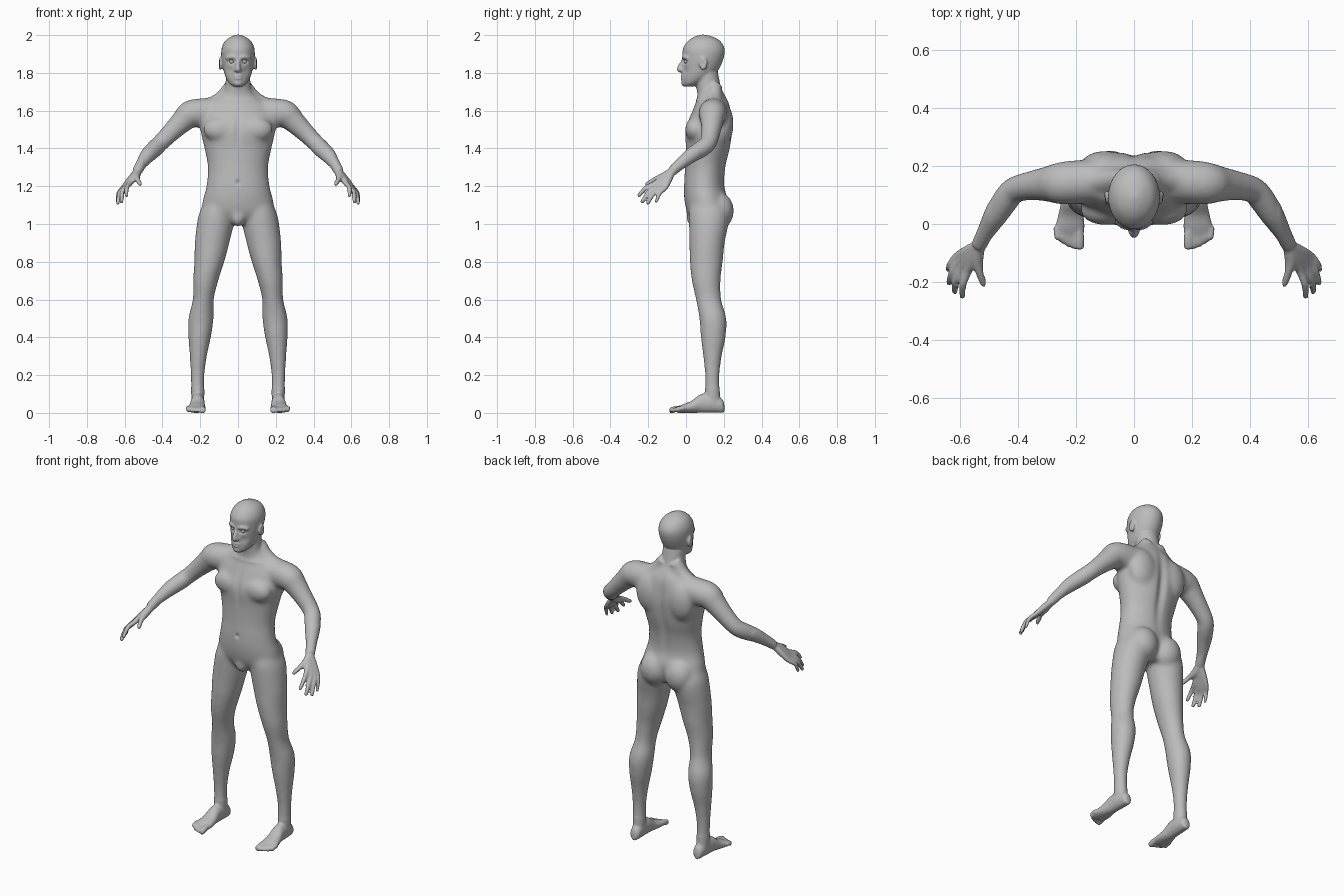
import bpy, bmesh, math
from mathutils import Vector

if "Cube" in bpy.data.objects:
    bpy.data.objects.remove(bpy.data.objects["Cube"], do_unlink=True)

SIDES, STEPS = 28, 5
skin = bpy.data.materials.new("grey_skin")
skin.use_nodes = True
skin.diffuse_color = (0.5, 0.5, 0.5, 1)
skin.node_tree.nodes["Principled BSDF"].inputs["Base Color"].default_value = skin.diffuse_color
bm = bmesh.new()


def spline(rows):
    """Catmull-Rom resampling of rows of numbers."""
    rows = [Vector(r) for r in rows]
    out = []
    for i in range(len(rows) - 1):
        a, b = rows[max(i - 1, 0)], rows[i]
        c, d = rows[i + 1], rows[min(i + 2, len(rows) - 1)]
        for k in range(STEPS):
            t = k / STEPS
            out.append(b + (c - a) * (t / 2) + (a * 2 - b * 5 + c * 4 - d) * (t * t / 2)
                       + (b * 3 - a - c * 3 + d) * (t ** 3 / 2))
    return out + [rows[-1]]


def loft(rings, paired):
    """Skin (centre, u, v) ellipses; paired parts are also mirrored."""
    for s in ((1, -1) if paired else (1,)):
        loops = []
        for c, u, v in rings:
            loop = []
            for k in range(SIDES):
                a = math.tau * k / SIDES
                p = c + u * math.cos(a) + v * math.sin(a)
                loop.append(bm.verts.new((p.x * s, p.y, p.z)))
            loops.append(loop)
        faces = [bm.faces.new(loops[0]), bm.faces.new(loops[-1])]
        for lo, hi in zip(loops, loops[1:]):
            for k in range(SIDES):
                j = (k + 1) % SIDES
                faces.append(bm.faces.new((lo[k], lo[j], hi[j], hi[k])))
        bmesh.ops.recalc_face_normals(bm, faces=faces)


def stack(rows, paired=False):
    """Rows: height, centre x, half width, front y, back y."""
    loft([(Vector((x, (f + b) / 2, z)), Vector((w, 0, 0)), Vector((0, (b - f) / 2, 0)))
          for z, x, w, f, b in spline(rows)], paired)


def tube(rows, paired=True):
    """Rows: x, y, z, radius along a path."""
    pts = spline(rows)
    rings = []
    for i, p in enumerate(pts):
        t = (pts[min(i + 1, len(pts) - 1)] - pts[max(i - 1, 0)]).to_3d().normalized()
        u = t.cross(Vector((0.1, 0.2, 1))).normalized()
        rings.append((p.to_3d(), u * p[3], u.cross(t) * p[3]))
    loft(rings, paired)


def blob(centre, size, paired=True):
    """Ellipsoid built from rings."""
    c, rings = Vector(centre), []
    for k in range(1, 16):
        a = math.pi * k / 16
        rings.append((c + Vector((0, 0, -size[2] * math.cos(a))),
                      Vector((size[0] * math.sin(a), 0, 0)), Vector((0, size[1] * math.sin(a), 0))))
    loft(rings, paired)


# Torso and neck
stack([(1.0, 0, .1, .05, .19), (1.05, 0, .185, .01, .21), (1.12, 0, .188, -.008, .225),
       (1.2, 0, .168, -.012, .205), (1.3, 0, .16, -.005, .212), (1.4, 0, .178, -.002, .236),
       (1.5, 0, .2, -.005, .248), (1.58, 0, .2, .025, .242), (1.64, 0, .16, .05, .23),
       (1.68, 0, .1, .06, .21), (1.72, 0, .07, .055, .187), (1.8, 0, .064, .05, .17)])
# Head
stack([(1.728, 0, .025, -.012, .04), (1.745, 0, .047, -.02, .08), (1.78, 0, .067, -.022, .14),
       (1.82, 0, .078, -.02, .175), (1.88, 0, .088, -.018, .2), (1.93, 0, .087, -.016, .204),
       (1.97, 0, .068, .012, .18), (1.992, 0, .037, .045, .14), (2.002, 0, .01, .08, .1)])
# Legs
stack([(1.14, .1, .07, .03, .19), (1.06, .112, .093, .015, .225), (1.0, .12, .098, .015, .225),
       (.9, .137, .092, .018, .205), (.8, .152, .08, .02, .195), (.7, .171, .067, .03, .183),
       (.6, .184, .056, .052, .187), (.5, .196, .067, .07, .214), (.4, .203, .06, .078, .21),
       (.3, .21, .046, .09, .19), (.2, .214, .037, .1, .178), (.1, .213, .035, .1, .18),
       (.04, .213, .033, .1, .185)], True)
# Feet: rows of y, centre x, half width, top height
foot = spline([(.203, .21, .012, .045), (.19, .21, .028, .075), (.14, .212, .035, .1),
               (.08, .214, .037, .1), (.03, .217, .044, .064), (-.01, .22, .051, .048),
               (-.045, .222, .047, .032)])
loft([(Vector((x, y, h / 2)), Vector((w, 0, 0)), Vector((0, 0, h / 2))) for y, x, w, h in foot], True)
for i in range(5):
    x, y, r = .187 + .019 * i, -.08 + .0022 * i * i, .016 if i == 0 else .0115
    tube([(x + .005, -.01, .024, r), (x, -.045, .022, r), (x, y, .013, r), (x, y - .008, .012, r / 2)])
# Arms
tube([(.1, .15, 1.6, .07), (.18, .145, 1.59, .076), (.25, .14, 1.582, .074), (.29, .138, 1.548, .063),
      (.35, .132, 1.49, .052), (.41, .118, 1.43, .046), (.44, .085, 1.4, .047), (.475, .03, 1.365, .042),
      (.51, -.03, 1.318, .031), (.535, -.075, 1.278, .026)])
# Palm and fingers: knuckle then tip
for knuckle, tip, r in (((.572, -.163, 1.215), (.59, -.25, 1.15), .0125),
                        ((.59, -.15, 1.2), (.617, -.232, 1.118), .013),
                        ((.603, -.132, 1.192), (.636, -.203, 1.11), .0125),
                        ((.61, -.11, 1.19), (.64, -.158, 1.118), .011)):
    k, t = Vector(knuckle), Vector(tip)
    mid = k.lerp(t, .5) + Vector((.008, -.004, .01))
    wrist = Vector((.53, -.07, 1.283))
    tube([(*wrist, .018), (*wrist.lerp(k, .5), .018), (*k, r + .002), (*mid, r), (*t, r * .8),
          (*(t + (t - mid) * .1), r * .4)])
tube([(.53, -.07, 1.28, .02), (.54, -.12, 1.25, .022), (.532, -.165, 1.235, .014),
      (.52, -.2, 1.215, .012), (.517, -.215, 1.206, .007)])
# Muscle masses: buttocks, chest, shoulder blades, groin
blob((.082, .17, 1.07), (.088, .084, .1))
blob((.095, .045, 1.5), (.09, .05, .065))
blob((.1, .19, 1.53), (.09, .062, .12))
blob((0, .045, 1.035), (.04, .045, .05), False)
# Trapezius slopes
tube([(.03, .15, 1.73, .04), (.09, .15, 1.66, .042), (.17, .15, 1.615, .045), (.22, .14, 1.6, .05)])
# Nose, brow, lips, chin and ears
tube([(0, -.014, 1.868, .009), (0, -.026, 1.845, .011), (0, -.037, 1.822, .013), (0, -.026, 1.808, .012)], False)
blob((.011, -.024, 1.816), (.01, .014, .009))
tube([(.006, -.012, 1.88, .01), (.035, -.007, 1.884, .012), (.062, .012, 1.876, .01)])
blob((0, -.02, 1.783), (.024, .011, .006), False)
blob((0, -.019, 1.771), (.02, .012, .006), False)
blob((0, -.012, 1.745), (.022, .014, .016), False)
blob((.094, .092, 1.848), (.011, .022, .034))

# Fuse the parts into one skin
mesh = bpy.data.meshes.new("body")
bm.to_mesh(mesh)
bm.free()
body = bpy.data.objects.new("body", mesh)
bpy.context.collection.objects.link(body)
remesh = body.modifiers.new("fuse", "REMESH")
remesh.mode = "VOXEL"
remesh.voxel_size = 0.0065
fused = bpy.data.meshes.new_from_object(body.evaluated_get(bpy.context.evaluated_depsgraph_get()))
body.modifiers.clear()
body.data = fused
bm = bmesh.new()
bm.from_mesh(fused)


def dent(centre, radius, push):
    """Soft sculpting stroke on both sides of the body."""
    for s in (1, -1):
        c = Vector((centre[0] * s, *centre[1:]))
        for v in bm.verts:
            q = sum(((a - b) / r) ** 2 for a, b, r in zip(v.co, c, radius))
            if q < 6:
                v.co += Vector((push[0] * s, *push[1:])) * math.exp(-q)


# Blend muscles, keeping hands, feet and face crisp
soft = [v for v in bm.verts if .13 < v.co.z < 1.72 and abs(v.co.x) < .5]
for _ in range(22):
    bmesh.ops.smooth_vert(bm, verts=soft, factor=0.5, use_axis_x=True, use_axis_y=True, use_axis_z=True)
for _ in range(2):
    bmesh.ops.smooth_vert(bm, verts=bm.verts, factor=0.5, use_axis_x=True, use_axis_y=True, use_axis_z=True)
# Eye sockets, ear hollows, mouth line, breastbone, spine furrow, navel, collarbones
dent((.033, -.015, 1.86), (.018, .03, .011), (0, .013, 0))
dent((.045, -.01, 1.81), (.018, .03, .022), (0, .007, 0))
dent((.106, .088, 1.85), (.02, .011, .018), (-.008, 0, 0))
dent((0, -.03, 1.777), (.022, .02, .004), (0, .003, 0))
dent((0, 0, 1.5), (.016, .06, .08), (0, .004, 0))
dent((0, .24, 1.42), (.025, .06, .2), (0, -.008, 0))
dent((0, -.01, 1.22), (.01, .03, .012), (0, .005, 0))
dent((.09, .04, 1.655), (.07, .04, .01), (0, -.004, .002))
bm.to_mesh(fused)
bm.free()
fused.materials.clear()
fused.materials.append(skin)
fused.shade_smooth()

# Eyeballs
for side, s in (("left", 1), ("right", -1)):
    bpy.ops.mesh.primitive_uv_sphere_add(segments=20, ring_count=12, radius=.012,
                                         location=(.033 * s, .003, 1.86))
    eye = bpy.context.object
    eye.name = side + "_eye"
    eye.data.materials.append(skin)
    eye.data.shade_smooth()
